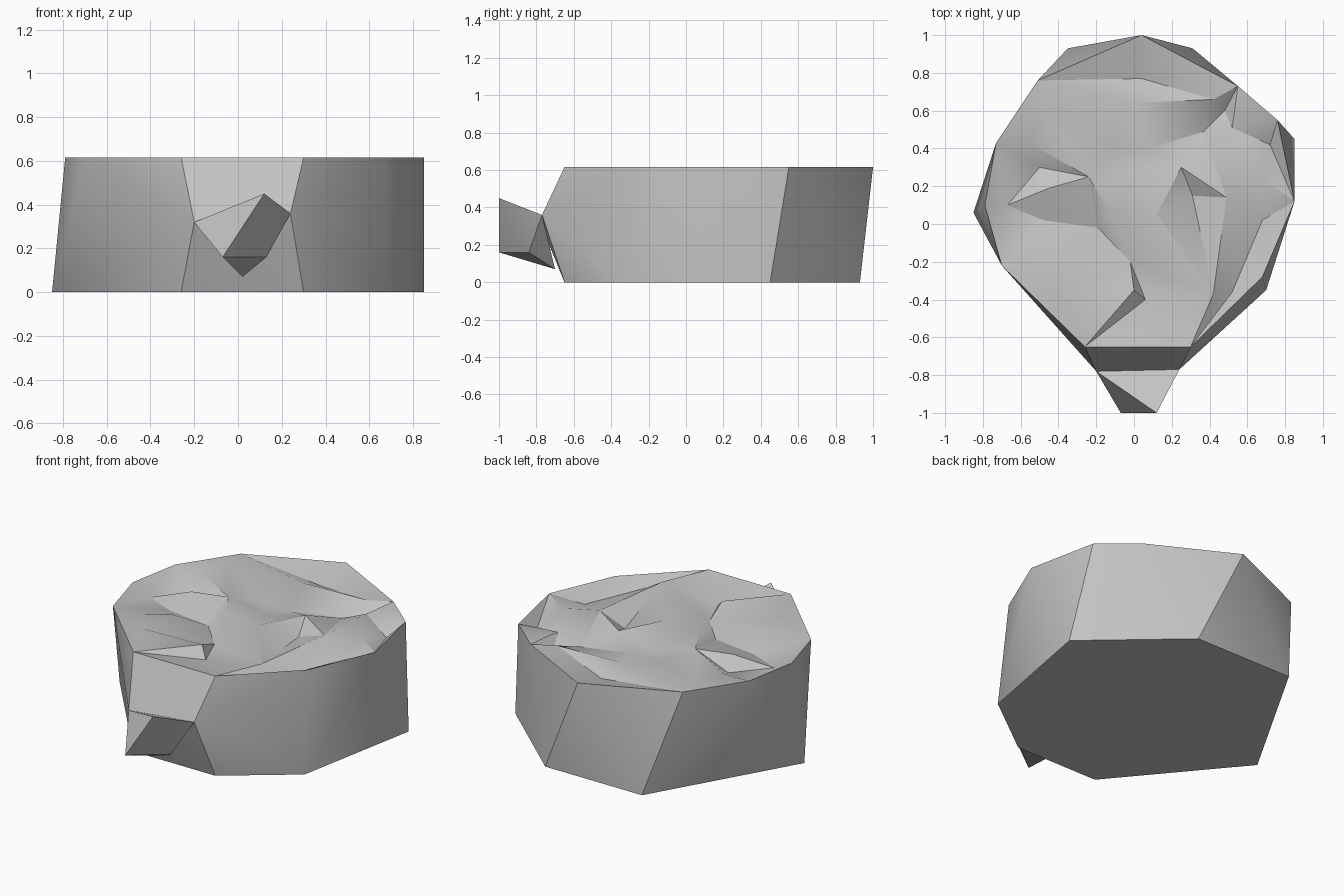
import bpy
import bmesh
from mathutils import Vector
from mathutils.geometry import delaunay_2d_cdt

cube = bpy.data.objects.get("Cube")
if cube:
    bpy.data.objects.remove(cube, do_unlink=True)

stone = bpy.data.materials.new("grey_stone")
stone.use_nodes = True
stone.diffuse_color = (0.55, 0.55, 0.55, 1)
stone.node_tree.nodes["Principled BSDF"].inputs["Base Color"].default_value = (0.55, 0.55, 0.55, 1)

RIM_Z = 0.615

# Outlines of the block, counter-clockwise
rim = [(.04, 1), (-.51, .76), (-.73, .43), (-.79, .1), (-.7, -.22), (-.26, -.65),
       (.3, -.65), (.68, -.28), (.85, .12), (.76, .55), (.55, .73)]
base = [(.31, .93), (-.35, .93), (-.85, .06), (-.26, -.65), (.3, -.65), (.7, -.35), (.85, .45)]
brow = [(-.2, -.78, .32), (.24, -.77, .36)]
# Pointed lip on the front
lip = brow + [(.12, -1, .45), (-.07, -1, .16), (.13, -.84, .16), (.02, -.7, .07)]

# Chipped top: crests level with the rim, and dents below it
crests = [(0, .64), (-.24, .25), (-.5, -.22), (-.36, -.12), (-.13, .06), (-.45, .19),
          (.25, .3), (.49, .14), (.68, .24), (.42, .66), (.52, .51), (.42, -.37),
          (0, -.35), (-.49, .62), (-.56, .43), (.12, .05), (-.41, -.37)]
dents = [(.04, .77), (-.1, .4), (.08, .4), (.02, .28), (-.19, -.02), (-.67, .1),
         (-.48, .02), (.31, .15), (.68, .02), (.72, .42), (.48, .6), (.37, .49),
         (.06, -.4), (.52, -.36), (-.02, -.2), (-.5, .3)]


def add_hull(bm, points):
    verts = [bm.verts.new(p) for p in points]
    result = bmesh.ops.convex_hull(bm, input=verts)
    loose = [v for v in result["geom_interior"] if isinstance(v, bmesh.types.BMVert)]
    bmesh.ops.delete(bm, geom=loose, context="VERTS")


def finish(bm, name):
    bmesh.ops.remove_doubles(bm, verts=bm.verts, dist=0.0005)
    bmesh.ops.recalc_face_normals(bm, faces=bm.faces)
    mesh = bpy.data.meshes.new(name)
    bm.to_mesh(mesh)
    bm.free()
    obj = bpy.data.objects.new(name, mesh)
    bpy.context.collection.objects.link(obj)
    mesh.materials.append(stone)
    bpy.ops.object.select_all(action="DESELECT")
    obj.select_set(True)
    bpy.context.view_layer.objects.active = obj
    bpy.ops.object.shade_smooth_by_angle(angle=0.5)


# Block: hull of the outlines, with its lid replaced by the chipped surface
bm = bmesh.new()
add_hull(bm, [(x, y, RIM_Z) for x, y in rim] + [(x, y, 0) for x, y in base] + brow)
bm.normal_update()
lid = [f for f in bm.faces if all(v.co.z > RIM_Z - 0.01 for v in f.verts)]
bmesh.ops.delete(bm, geom=lid, context="FACES")

flat = [Vector(p) for p in rim + crests + dents]
n = len(rim)
outline = [(i, (i + 1) % n) for i in range(n)]
points, _, tris, origin, _, _ = delaunay_2d_cdt(flat, outline, [], 1, 0.0001)
first_dent = n + len(crests)
verts = []
for p, source in zip(points, origin):
    is_dent = bool(source) and source[0] >= first_dent
    verts.append(bm.verts.new((p.x, p.y, RIM_Z - 0.06 * is_dent)))
for tri in tris:
    bm.faces.new([verts[i] for i in tri])
finish(bm, "stone_block")

# Lip
bm = bmesh.new()
add_hull(bm, lip)
finish(bm, "front_lip")
